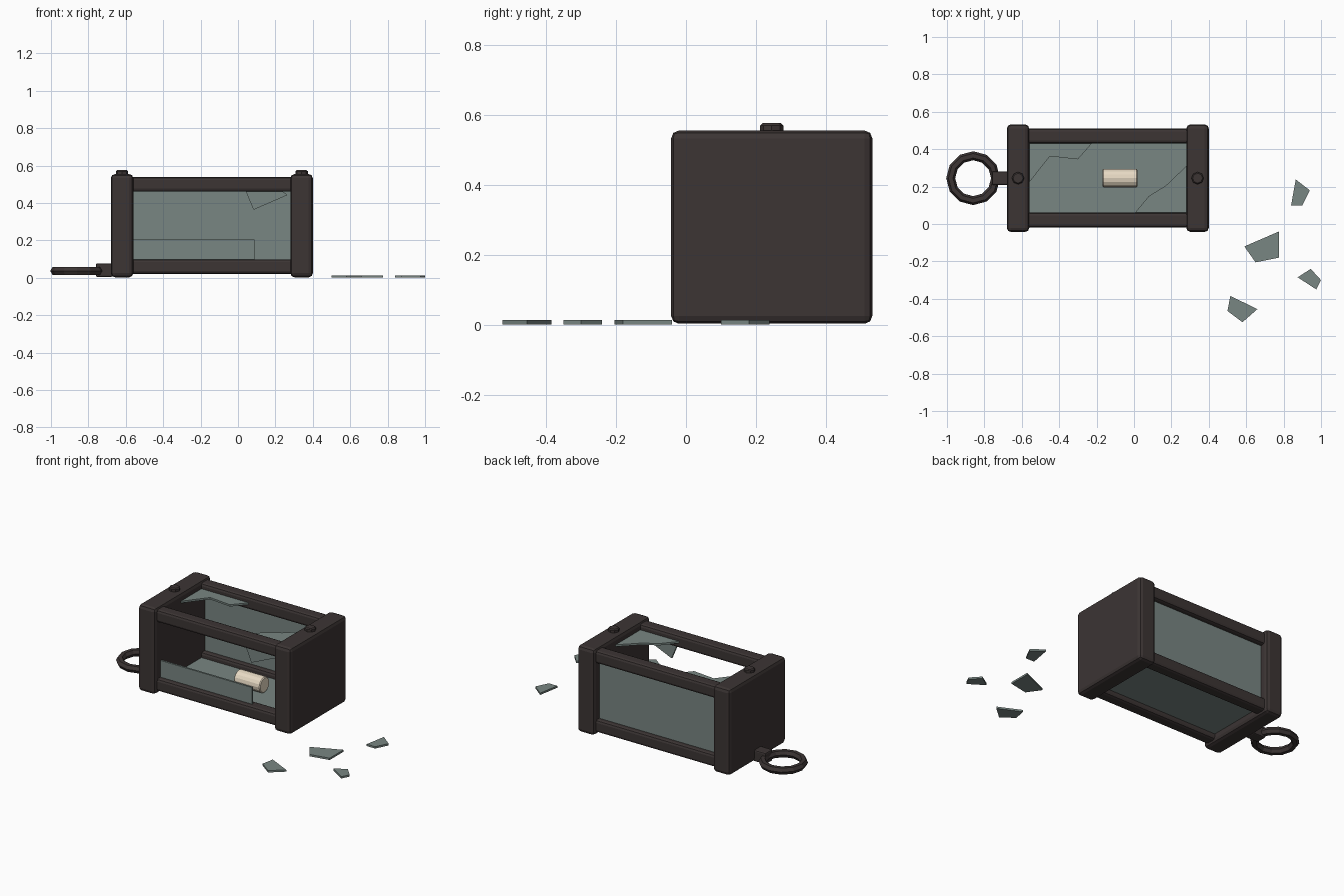
import bpy, bmesh
from math import radians
from mathutils import Matrix, Vector

cube = bpy.data.objects.get("Cube")
if cube:
    bpy.data.objects.remove(cube, do_unlink=True)


def material(name, rgb):
    m = bpy.data.materials.new(name)
    m.use_nodes = True
    m.diffuse_color = (*rgb, 1)
    m.node_tree.nodes["Principled BSDF"].inputs["Base Color"].default_value = (*rgb, 1)
    return m


IRON = material("dark_iron", (0.045, 0.035, 0.034))
GLASS = material("grey_green_glass", (0.19, 0.24, 0.225))
WAX = material("cream_wax", (0.8, 0.7, 0.55))

MID_Y = 0.245           # centre line of the lantern
GLASS_T = 0.012         # pane thickness
FRONT, BACK, LOW, HIGH = 0.022, 0.47, 0.06, 0.5   # rail centres
PLATES = (("left", 0.34), ("right", -0.62))


def finish(name, bm, mat, bevel=0, segments=2):
    bmesh.ops.recalc_face_normals(bm, faces=bm.faces)
    mesh = bpy.data.meshes.new(name)
    bm.to_mesh(mesh)
    bm.free()
    obj = bpy.data.objects.new(name, mesh)
    mesh.materials.append(mat)
    bpy.context.collection.objects.link(obj)
    if bevel:
        mod = obj.modifiers.new("rounded_edges", "BEVEL")
        mod.width = bevel
        mod.segments = segments
        mod.limit_method = 'ANGLE'
        mod.angle_limit = radians(50)
    return obj


def box(name, center, size, mat, bevel=0):
    bm = bmesh.new()
    bmesh.ops.create_cube(bm, matrix=Matrix.Translation(center) @ Matrix.Diagonal((*size, 1)))
    return finish(name, bm, mat, bevel)


def cylinder(name, center, radius, length, sides, mat, axis='Z', bevel=0):
    turn = Matrix.Rotation(radians(90), 4, 'Y') if axis == 'X' else Matrix()
    bm = bmesh.new()
    bmesh.ops.create_cone(bm, cap_ends=True, segments=sides, radius1=radius, radius2=radius,
                          depth=length, matrix=Matrix.Translation(center) @ turn)
    return finish(name, bm, mat, bevel, 1)


def shard(name, outline, level, upright=False):
    """Flat pane from an outline, centred on the given z (or y when upright)."""
    bm = bmesh.new()
    low = level - GLASS_T / 2
    place = (lambda a, b: (a, low, b)) if upright else (lambda a, b: (a, b, low))
    face = bm.faces.new([bm.verts.new(place(a, b)) for a, b in outline])
    out = bmesh.ops.extrude_face_region(bm, geom=[face])
    move = Vector((0, GLASS_T, 0)) if upright else Vector((0, 0, GLASS_T))
    bmesh.ops.translate(bm, vec=move, verts=[v for v in out["geom"] if isinstance(v, bmesh.types.BMVert)])
    return finish(name, bm, GLASS)


# End plates with their studs
for side, x in PLATES:
    box(f"{side}_end_plate", (x, MID_Y, 0.279), (0.12, 0.575, 0.552), IRON, 0.022)
    cylinder(f"{side}_stud", (x, MID_Y, 0.56), 0.033, 0.032, 8, IRON, bevel=0.006)

# Four rails joining the plates
for depth, y in (("front", FRONT), ("back", BACK)):
    for height, z in (("lower", LOW), ("upper", HIGH)):
        box(f"{depth}_{height}_rail", (-0.14, y, z), (0.9, 0.079, 0.079), IRON, 0.016)

# Whole panes
box("back_pane", (-0.14, BACK, 0.28), (0.86, GLASS_T, 0.42), GLASS)
box("floor_pane", (-0.14, MID_Y, LOW), (0.86, 0.43, GLASS_T), GLASS)

# Broken remains in the front and top openings
shard("front_lower_pane", [(-0.57, 0.07), (0.088, 0.07), (0.088, 0.206), (-0.57, 0.206)], FRONT, True)
shard("front_upper_shard", [(0.03, 0.49), (0.083, 0.364), (0.265, 0.443), (0.2, 0.49)], FRONT, True)
shard("top_back_shard", [(-0.57, 0.21), (-0.45, 0.362), (-0.3, 0.346), (-0.2, 0.46), (-0.57, 0.46)], HIGH)
shard("top_front_shard", [(-0.02, 0.03), (0.08, 0.15), (0.17, 0.205), (0.29, 0.32), (0.29, 0.03)], HIGH)

# Shards scattered on the ground
for i, outline in enumerate((
        [(0.865, 0.238), (0.94, 0.18), (0.9, 0.1), (0.84, 0.1)],
        [(0.59, -0.12), (0.775, -0.04), (0.775, -0.18), (0.65, -0.205)],
        [(0.875, -0.285), (0.945, -0.24), (1.0, -0.3), (0.975, -0.35)],
        [(0.515, -0.385), (0.66, -0.455), (0.58, -0.525), (0.5, -0.465)])):
    shard(f"ground_shard_{i + 1}", outline, 0.007)

# Fallen candle
cylinder("candle", (-0.075, MID_Y, 0.116), 0.05, 0.185, 16, WAX, 'X', 0.005)

# Carrying ring and its mount
box("ring_mount", (-0.715, MID_Y, 0.041), (0.09, 0.072, 0.072), IRON, 0.008)
bpy.ops.mesh.primitive_torus_add(location=(-0.86, MID_Y, 0.037), major_segments=12, minor_segments=6,
                                 major_radius=0.12, minor_radius=0.024)
ring = bpy.context.object
ring.name = "carrying_ring"
ring.data.materials.append(IRON)
